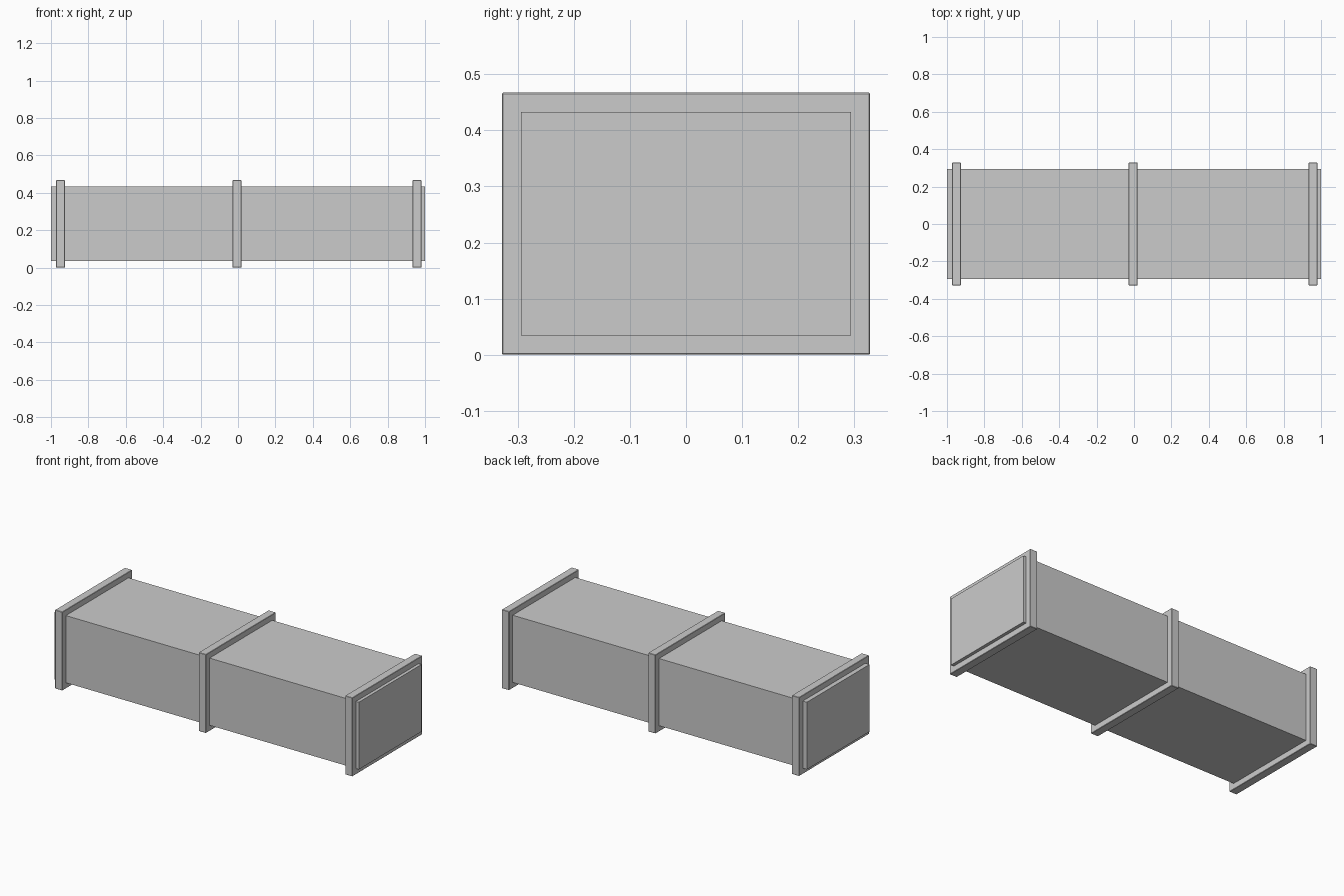
import bpy

if "Cube" in bpy.data.objects:
    bpy.data.objects.remove(bpy.data.objects["Cube"])


def box(name, x0, x1, half_y, z0, z1, bevel=0.0):
    bpy.ops.mesh.primitive_cube_add(size=1, location=((x0 + x1) / 2, 0, (z0 + z1) / 2))
    ob = bpy.context.object
    ob.name = name
    ob.scale = (x1 - x0, 2 * half_y, z1 - z0)
    bpy.ops.object.transform_apply(location=False, rotation=False, scale=True)
    if bevel:
        mod = ob.modifiers.new("edge_softening", 'BEVEL')
        mod.width = bevel
        mod.segments = 1
    return ob


# Long rectangular duct body
box("duct_body", -1.0, 1.0, 0.294, 0.034, 0.433)

# Three raised bands around the body, slightly unevenly spaced
band_width = 0.048
for name, x in (("left_band", -0.949), ("middle_band", -0.005), ("right_band", 0.957)):
    box(name, x - band_width / 2, x + band_width / 2, 0.328, 0.0, 0.467, bevel=0.002)
